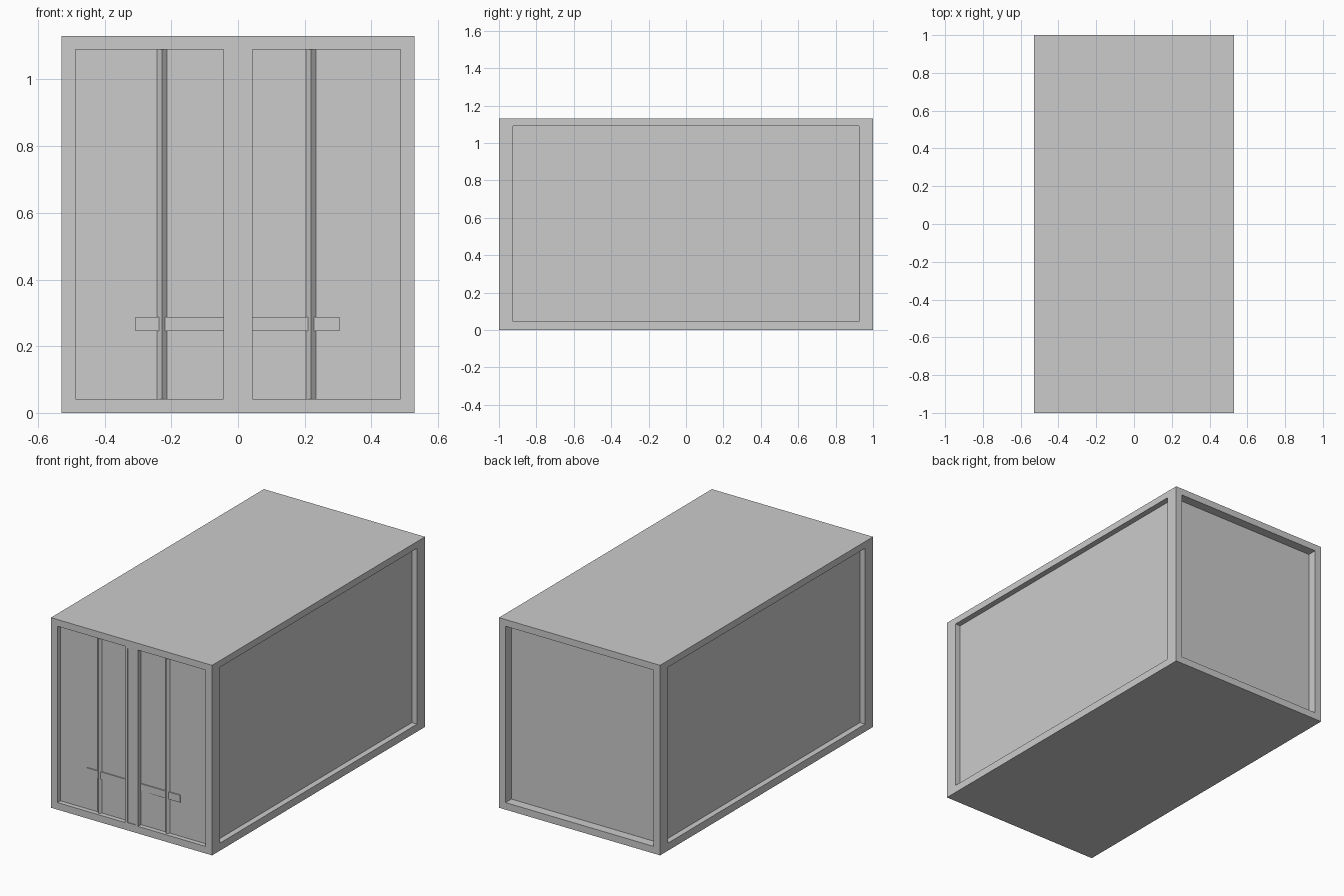
import bpy, bmesh, math
from mathutils import Matrix, Vector

if "Cube" in bpy.data.objects:
    bpy.data.objects.remove(bpy.data.objects["Cube"])

W, L, H = 0.53, 1.0, 1.13          # half width, half length, height


def add_box(bm, x, y, z):
    """Box from (min, max) ranges."""
    lo, hi = Vector((x[0], y[0], z[0])), Vector((x[1], y[1], z[1]))
    size = hi - lo
    m = Matrix.Translation((lo + hi) / 2) @ Matrix.Diagonal((*size, 1))
    bmesh.ops.create_cube(bm, size=1, matrix=m)


def make_object(name, bm):
    mesh = bpy.data.meshes.new(name)
    bm.to_mesh(mesh)
    bm.free()
    ob = bpy.data.objects.new(name, mesh)
    bpy.context.collection.objects.link(ob)
    return ob


def boxes(name, *ranges):
    bm = bmesh.new()
    for r in ranges:
        add_box(bm, *r)
    return make_object(name, bm)


# Container shell
shell = boxes("container_shell", ((-W, W), (-L, L), (0, H)))

# Recesses: two sides, back panel, two doors, shallow centre seam
FRONT, OUT = 0.028, 0.1
side_y, side_z, end_z = (-0.925, 0.925), (0.045, 1.09), (0.042, 1.09)
cutter = boxes(
    "recess_cutter",
    ((W - 0.034, W + OUT), side_y, side_z),
    ((-W - OUT, -W + 0.034), side_y, side_z),
    ((-0.487, 0.487), (L - 0.055, L + OUT), end_z),
    ((-0.487, -0.043), (-L - OUT, -L + FRONT), end_z),
    ((0.043, 0.487), (-L - OUT, -L + FRONT), end_z),
    ((-0.027, 0.025), (-L - OUT, -L + 0.004), (0.046, 1.081)),
)
cutter.hide_render = True
cutter.hide_set(True)
cut = shell.modifiers.new("recesses", "BOOLEAN")
cut.operation = "DIFFERENCE"
cut.solver = "EXACT"
cut.object = cutter

# Door handles, one low plate on each door
door_y = -L + FRONT
plate_y, plate_z = (door_y - 0.006, door_y + 0.002), (0.245, 0.288)
boxes("left_door_handle", ((-0.308, -0.043), plate_y, plate_z))
boxes("right_door_handle", ((0.043, 0.304), plate_y, plate_z))

# Four-sided locking rods, corner facing forward
for name, x in (("left_locking_rod", -0.2275), ("right_locking_rod", 0.2185)):
    bm = bmesh.new()
    bmesh.ops.create_cone(
        bm, cap_ends=True, segments=4, radius1=0.015, radius2=0.015,
        depth=end_z[1] - end_z[0],
        matrix=Matrix.Translation((x, door_y, sum(end_z) / 2)))
    make_object(name, bm)
